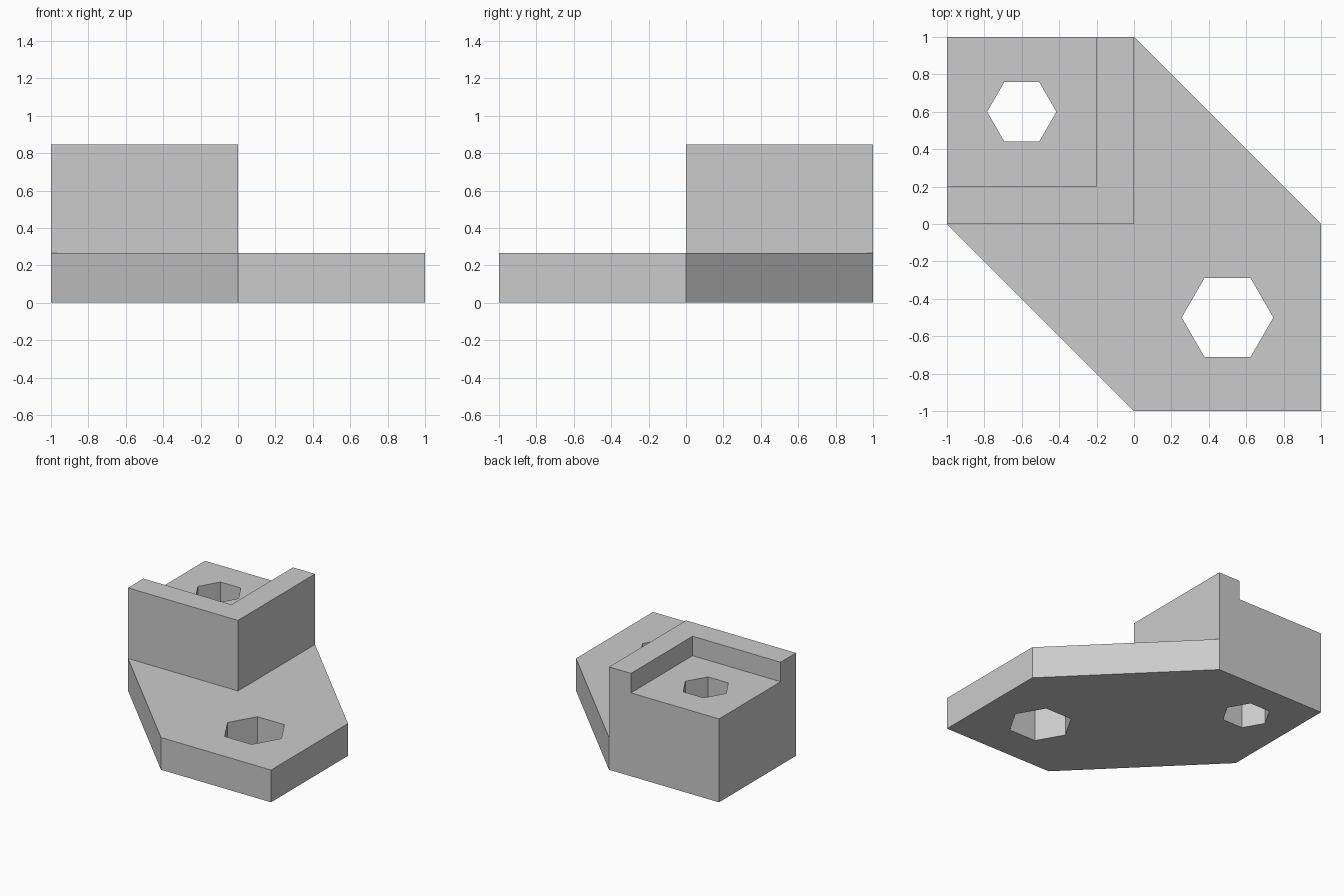
import bpy
import bmesh
from math import cos, sin, tau

if "Cube" in bpy.data.objects:
    bpy.data.objects.remove(bpy.data.objects["Cube"], do_unlink=True)

PLATE_TOP, RECESS_FLOOR, BLOCK_TOP = 0.265, 0.685, 0.845

grey = bpy.data.materials.new("light grey")
grey.use_nodes = True
colour = (0.6, 0.6, 0.6, 1)
grey.diffuse_color = colour
grey.node_tree.nodes["Principled BSDF"].inputs["Base Color"].default_value = colour


def prism(name, outline, low, high):
    """Extrude a counter-clockwise outline from low to high."""
    bm = bmesh.new()
    base = bm.faces.new([bm.verts.new((x, y, low)) for x, y in outline])
    top = bmesh.ops.extrude_face_region(bm, geom=[base], use_keep_orig=True)["geom"]
    bmesh.ops.translate(bm, vec=(0, 0, high - low),
                        verts=[v for v in top if isinstance(v, bmesh.types.BMVert)])
    bmesh.ops.recalc_face_normals(bm, faces=bm.faces)
    mesh = bpy.data.meshes.new(name)
    bm.to_mesh(mesh)
    bm.free()
    mesh.materials.append(grey)
    obj = bpy.data.objects.new(name, mesh)
    bpy.context.collection.objects.link(obj)
    return obj


def hexagon(cx, cy, radius):
    return [(cx + radius * cos(i * tau / 6), cy + radius * sin(i * tau / 6))
            for i in range(6)]


def cut(body, cutter):
    """Subtract the cutter from the body, then discard it."""
    cutter.hide_render = True
    mod = body.modifiers.new(cutter.name, "BOOLEAN")
    mod.operation = "DIFFERENCE"
    mod.solver = "EXACT"
    mod.object = cutter
    bpy.context.view_layer.objects.active = body
    bpy.ops.object.modifier_apply(modifier=mod.name)
    bpy.data.objects.remove(cutter, do_unlink=True)


# Six-sided bracket body at full height
body = prism("bracket", [(-1, 0), (0, -1), (1, -1), (1, 0), (0, 1), (-1, 1)],
             0, BLOCK_TOP)

# Lower everything outside the corner block to plate thickness
cut(body, prism("step_cutter", [(-2, -2), (2, -2), (2, 2), (0, 2), (0, 0), (-2, 0)],
                PLATE_TOP, 2))

# Recess in the block, leaving an L-shaped lip
cut(body, prism("recess_cutter", [(-2, 0.2), (-0.2, 0.2), (-0.2, 2), (-2, 2)],
                RECESS_FLOOR, 2))

# Hexagonal through holes
cut(body, prism("block_hole_cutter", hexagon(-0.6, 0.6, 0.185), -1, 2))
cut(body, prism("plate_hole_cutter", hexagon(0.5, -0.5, 0.245), -1, 2))
